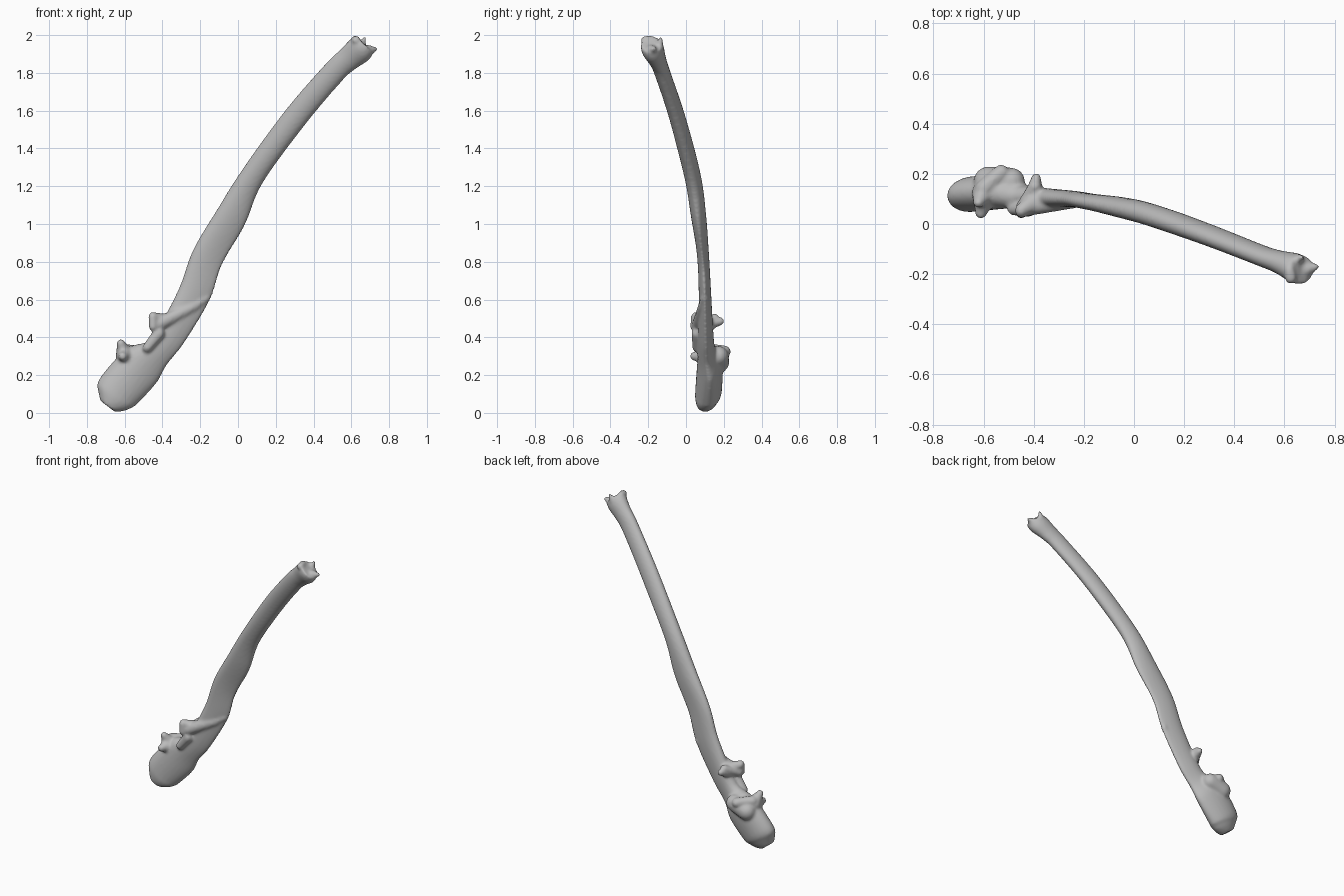
import bpy, bmesh, math
from mathutils import Vector

old = bpy.data.objects.get("Cube")
if old:
    bpy.data.objects.remove(old, do_unlink=True)

bone = bpy.data.materials.new("bone_grey")
bone.use_nodes = True
colour = (0.5, 0.5, 0.5, 1)
bone.diffuse_color = colour
bone.node_tree.nodes["Principled BSDF"].inputs["Base Color"].default_value = colour

bm = bmesh.new()


def spline(rows, t):
    """Catmull-Rom interpolation of numeric rows."""
    last = len(rows) - 1
    i = min(int(t), last - 1)
    f = t - i
    a, b, c, d = (rows[min(max(k, 0), last)] for k in range(i - 1, i + 3))
    return [q + 0.5 * f * (r - p + f * (2 * p - 5 * q + 4 * r - s + f * (3 * (q - r) + s - p)))
            for p, q, r, s in zip(a, b, c, d)]


def skin(rings):
    """Closed skin over a run of equal rings of points."""
    loops = [[bm.verts.new(point) for point in ring] for ring in rings]
    for low, high in zip(loops, loops[1:]):
        for k in range(len(low)):
            j = (k + 1) % len(low)
            bm.faces.new((low[k], low[j], high[j], high[k]))
    bm.faces.new(loops[0][::-1])
    bm.faces.new(loops[-1])


def edge_taper(z):
    """The lower half narrows to a sharp rear edge; the upper half is round."""
    rise = min(max((z - 0.05) / 0.25, 0), 1)
    fall = min(max((1.4 - z) / 0.5, 0), 1)
    return 0.5 * rise * fall


def loft_shaft(rows, steps=6, sides=24):
    """Teardrop sections square to a path of x, z, half width, y, half depth."""
    count = (len(rows) - 1) * steps
    samples = [spline(rows, n / steps) for n in range(count + 1)]
    rings = []
    for n, (x, z, width, y, depth) in enumerate(samples):
        before, after = samples[max(n - steps // 2, 0)], samples[min(n + steps // 2, count)]
        along = Vector((after[0] - before[0], 0, after[1] - before[1])).normalized()
        across = Vector((along.z, 0, -along.x))
        taper = edge_taper(z)
        ring = []
        for k in range(sides):
            a = math.tau * k / sides
            thin = (1 - taper * (1 + math.cos(a)) / 2) * (1 + taper / 4)
            offset = across * width * math.cos(a)
            offset.y = depth * math.sin(a) * thin
            ring.append(Vector((x, y, z)) + offset)
        rings.append(ring)
    skin(rings)


def ridge(start, end, start_radius, end_radius, sides=16, cap=5):
    """Tapered bar with a round cap at each end."""
    start, end = Vector(start), Vector(end)
    turn = (end - start).to_track_quat('Z', 'Y')
    rings = []
    for centre, radius, first in ((start, start_radius, -cap), (end, end_radius, 0)):
        for step in range(first, first + cap + 1):
            tilt = math.radians(85) * step / cap
            rings.append([centre + turn @ Vector((
                radius * math.cos(tilt) * math.cos(math.tau * k / sides),
                radius * math.cos(tilt) * math.sin(math.tau * k / sides),
                radius * math.sin(tilt))) for k in range(sides)])
    skin(rings)


# Body of the elbow end and the long shaft, from bottom to top
loft_shaft([
    (-.69, .035, .05, .1, .04),
    (-.66, .075, .1, .11, .062),
    (-.63, .12, .12, .12, .073),
    (-.51, .25, .12, .125, .072),
    (-.425, .32, .08, .11, .052),
    (-.35, .415, .08, .105, .045),
    (-.23, .63, .088, .1, .037),
    (-.16, .825, .087, .09, .036),
    (-.04, 1.03, .085, .067, .044),
    (.075, 1.25, .065, .035, .046),
    (.3, 1.56, .065, -.045, .043),
    (.505, 1.8, .063, -.125, .042),
    (.58, 1.87, .065, -.152, .047),
    (.64, 1.92, .073, -.175, .06),
    (.67, 1.95, .065, -.183, .056),
])

# Wrist end: rounded rim, spur and side point
ridge((.625, -.215, 1.972), (.62, -.185, 1.977), .024, .021)
ridge((.655, -.14, 1.945), (.67, -.133, 1.983), .023, .009)
ridge((.69, -.18, 1.92), (.727, -.17, 1.926), .03, .013)

# Elbow tip: beak and the flared rim of the joint
ridge((-.6, .12, .31), (-.62, .085, .368), .05, .022)
ridge((-.6, .09, .3), (-.61, .045, .3), .045, .024)
ridge((-.58, .17, .27), (-.49, .17, .3), .06, .055)
ridge((-.6, .14, .33), (-.53, .205, .325), .035, .032)

# Upper lip of the joint, with a point on either side
ridge((-.38, .1, .48), (-.45, .055, .508), .045, .026)
ridge((-.45, .05, .51), (-.45, .044, .455), .024, .022)
ridge((-.4, .11, .47), (-.39, .182, .485), .04, .021)
ridge((-.445, .07, .46), (-.395, .15, .5), .026, .026)
ridge((-.42, .06, .42), (-.48, .06, .345), .032, .026)

# Side facet below the lip, running up into the shaft crest
ridge((-.42, .07, .47), (-.24, .09, .56), .038, .028)
ridge((-.24, .09, .56), (-.165, .1, .61), .028, .02)

mesh = bpy.data.meshes.new("forearm_bone")
bmesh.ops.recalc_face_normals(bm, faces=bm.faces)
bm.to_mesh(mesh)
bm.free()
mesh.materials.append(bone)
obj = bpy.data.objects.new("forearm_bone", mesh)
bpy.context.scene.collection.objects.link(obj)

# Fuse all the parts into one softly blended surface
remesh = obj.modifiers.new("fuse", 'REMESH')
remesh.mode = 'VOXEL'
remesh.voxel_size = 0.009
remesh.use_smooth_shade = True
soften = obj.modifiers.new("soften", 'SMOOTH')
soften.factor = 0.5
soften.iterations = 5
